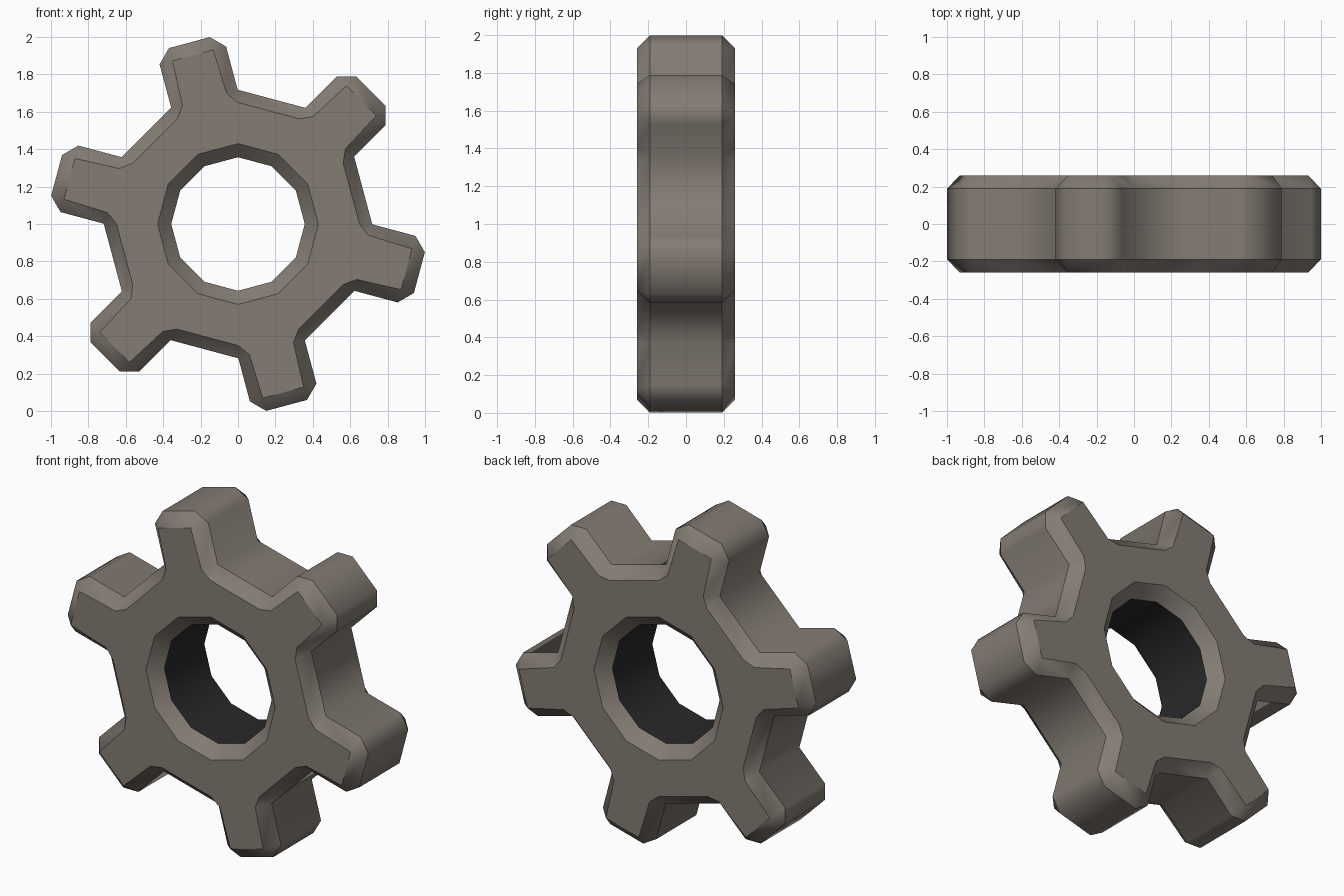
import bpy, bmesh, math

if "Cube" in bpy.data.objects:
    bpy.data.objects.remove(bpy.data.objects["Cube"])

HALF, FLANK = 0.26, 0.19      # half thickness, half width of straight wall
TEETH = 6


def material(name, rgb):
    m = bpy.data.materials.new(name)
    m.diffuse_color = (*rgb, 1)
    m.use_nodes = True
    m.node_tree.nodes["Principled BSDF"].inputs["Base Color"].default_value = m.diffuse_color
    return m


# Half tooth (radial, sideways): wall outline and the matching chamfered face outline
wall = [(0.694, -0.184), (0.694, -0.184), (0.933, -0.184), (1.004, -0.113)]
face = [(0.628, -0.167), (0.690, -0.122), (0.933, -0.113), (0.933, -0.113)]


def tooth_ring(half):
    """Mirror the half tooth and repeat it around the axis."""
    tooth = half + [(u, -v) for u, v in reversed(half)]
    pts = []
    for k in range(TEETH):
        a = math.radians(45 + 60 * k)
        c, s = math.cos(a), math.sin(a)
        pts += [(u * c - v * s, u * s + v * c) for u, v in tooth]
    return pts


def hole_ring(r):
    return [(r * math.cos(math.radians(30 + 30 * i)),
             r * math.sin(math.radians(30 + 30 * i))) for i in range(12)]


bm = bmesh.new()


def add_ring(pts, y):
    """Place a ring at depth y, sharing vertices that coincide."""
    ring = []
    for x, z in pts:
        if ring and (ring[-1].co.x - x) ** 2 + (ring[-1].co.z - 1 - z) ** 2 < 1e-8:
            ring.append(ring[-1])
        else:
            ring.append(bm.verts.new((x, y, z + 1)))
    return ring


def bridge(a, b, mat=0):
    n = len(a)
    for i in range(n):
        j = (i + 1) % n
        vs = list(dict.fromkeys((a[i], a[j], b[j], b[i])))
        if len(vs) > 2:
            bm.faces.new(vs).material_index = mat


# Outer wall with chamfers, and bore with chamfers
depths = (-HALF, -FLANK, FLANK, HALF)
outer = [add_ring(tooth_ring(face if abs(y) == HALF else wall), y) for y in depths]
bore = [add_ring(hole_ring(0.43 if abs(y) == HALF else 0.357), y) for y in depths]
for i in range(3):
    # wall rings hold doubled base points, so the bridge collapses them cleanly
    bridge(outer[i], outer[i + 1])
    bridge(bore[i], bore[i + 1], 1 if i == 1 else 0)

# Front and back faces: one panel per tooth and one per valley
for o, h in ((outer[0], bore[0]), (outer[3], bore[3])):
    for k in range(TEETH):
        t = list(dict.fromkeys(o[8 * k:8 * k + 8]))
        nxt = o[(8 * k + 8) % len(o)]
        h0, h1, h2 = (h[(2 * k + d) % 12] for d in range(3))
        bm.faces.new(t + [h1, h0])
        bm.faces.new([t[-1], nxt, h2, h1])

bmesh.ops.recalc_face_normals(bm, faces=bm.faces)

# Smooth around the outline, crisp along every chamfer edge
for f in bm.faces:
    f.smooth = True
for e in bm.edges:
    if abs(e.verts[0].co.y - e.verts[1].co.y) < 1e-5:
        e.smooth = False

mesh = bpy.data.meshes.new("gear_wheel")
bm.to_mesh(mesh)
bm.free()
gear = bpy.data.objects.new("gear_wheel", mesh)
bpy.context.collection.objects.link(gear)
mesh.materials.append(material("warm grey metal", (0.23, 0.2, 0.172)))
mesh.materials.append(material("dark bore", (0.022, 0.022, 0.022)))
